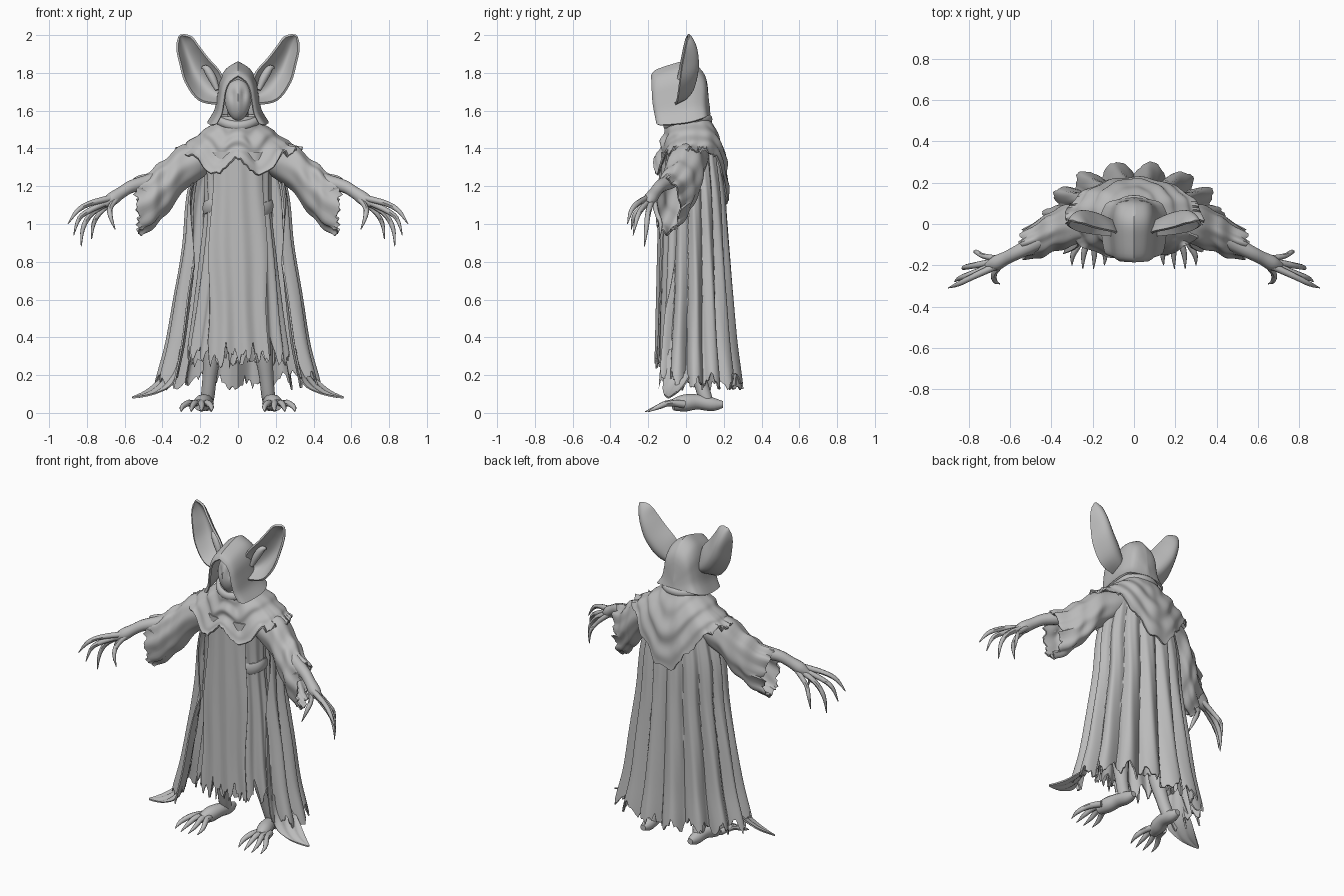
import bpy, bmesh, math, random
from math import sin, cos, pi, exp
from mathutils import Vector

if "Cube" in bpy.data.objects:
    bpy.data.objects.remove(bpy.data.objects["Cube"], do_unlink=True)

GREY = (0.5, 0.5, 0.5, 1)
grey = bpy.data.materials.new("plain grey")
grey.use_nodes = True
grey.diffuse_color = GREY
grey.node_tree.nodes["Principled BSDF"].inputs["Base Color"].default_value = GREY
grey.node_tree.nodes["Principled BSDF"].inputs["Roughness"].default_value = 0.8


def spline(rows, t):
    """Smooth interpolation through evenly spaced rows."""
    n = len(rows) - 1
    f = min(max(t, 0), 1) * n
    i = min(int(f), n - 1)
    f -= i
    p = [rows[min(max(i + k, 0), n)] for k in (-1, 0, 1, 2)]
    return [b + f / 2 * (c - a + f * (2*a - 5*b + 4*c - d + f * (3*(b - c) + d - a)))
            for a, b, c, d in zip(*p)]


def torn(u, columns, seed, teeth=14):
    """Ragged hem value from 0 to 1: random wide teeth plus fine shreds."""
    col = round(u * columns)
    span = max(1, columns // teeth)
    wide = random.Random(seed * 991 + col // span).uniform(0.3, 1)
    tooth = abs((col % span) / span - 0.5) * 2
    return 0.7 * wide * tooth + 0.3 * random.Random(seed * 577 + col * 31).random()


def sheet(name, fn, nu, nv, closed=False, thick=0.0, cap=False, side=1):
    """Surface fn(u, v) as a grid, optionally thickened; side -1 mirrors it."""
    bm = bmesh.new()
    cols = nu if closed else nu + 1
    grid = []
    for j in range(nv + 1):
        row = []
        for i in range(cols):
            x, y, z = fn(i / nu, j / nv)
            row.append(bm.verts.new((x * side, y, z)))
        grid.append(row)
    for a, b in zip(grid, grid[1:]):
        for i in range(nu):
            k = (i + 1) % cols
            bm.faces.new((a[i], a[k], b[k], b[i]))
    if cap:
        bm.faces.new(grid[0])
        bm.faces.new(grid[-1])
    bmesh.ops.remove_doubles(bm, verts=bm.verts, dist=0.0002)
    bmesh.ops.recalc_face_normals(bm, faces=bm.faces)
    if thick:
        bmesh.ops.solidify(bm, geom=bm.faces[:], thickness=thick)
        bmesh.ops.recalc_face_normals(bm, faces=bm.faces)
    mesh = bpy.data.meshes.new(name)
    bm.to_mesh(mesh)
    bm.free()
    mesh.materials.append(grey)
    mesh.polygons.foreach_set("use_smooth", [True] * len(mesh.polygons))
    mesh.set_sharp_from_angle(angle=math.radians(45))
    bpy.context.collection.objects.link(bpy.data.objects.new(name, mesh))


def tube(name, rows, side, sides=10, steps=14):
    """Tapered limb through rows of x, y, z, radius."""
    d = Vector(rows[-1][:3]) - Vector(rows[0][:3])
    small = min(range(3), key=lambda k: abs(d[k]))
    ref = Vector([float(k == small) for k in range(3)])

    def fn(u, v):
        *p, r = spline(rows, v)
        t = Vector(spline(rows, v + 0.02)[:3]) - Vector(spline(rows, v - 0.02)[:3])
        n = t.cross(ref).normalized()
        m = t.cross(n).normalized()
        return Vector(p) + r * (n * cos(2 * pi * u) + m * sin(2 * pi * u))
    sheet(name, fn, sides, steps, closed=True, cap=True, side=side)


# Inner gown, drawn in at the waist
GOWN = [(.18, .125), (.172, .115), (.20, .12), (.235, .125), (.275, .13)]


def gown(u, v):
    a = 2 * pi * u
    z = 1.4 - v * (1.17 - 0.19 * torn(u, 128, 1, 18))
    t = (1.4 - z) / 1.2
    rx, ry = spline(GOWN, t)
    f = (0.003 + 0.010 * t) * cos(14 * a + sin(5 * z))
    return (rx + f) * cos(a), (ry + f) * sin(a), z


sheet("gown", gown, 128, 24, closed=True, thick=0.008)


# Sash around the waist
def sash(u, v):
    a, b = 2 * pi * u, 2 * pi * v
    r = 0.012 * cos(b)
    return (0.176 + r) * cos(a), (0.115 + r) * sin(a), 1.09 + 0.035 * sin(b) + 0.006 * cos(5 * a)


sheet("sash", sash, 64, 10, closed=True)

# Cloak, open at the front, with broad rounded folds and narrow valleys
CLOAK = [(.20, .03, .14), (.26, .03, .17), (.28, .03, .185),
         (.32, .03, .20), (.36, .025, .225), (.42, .025, .255)]


def cloak(u, v):
    z = 1.37 - v * (1.26 - 0.14 * torn(u, 180, 2, 16))
    t = (1.42 - z) / 1.32
    half = 104 + 24 * min(1, t * 1.5)
    a = math.radians(90 + half * (2 * u - 1))
    rx, cy, ry = spline(CLOAK, t)
    f = (0.006 + 0.027 * t) * (2 * abs(sin(7.5 * (a - pi / 2))) - 1)
    f += 0.002 * sin(31 * a + 6 * z)
    return (rx + f) * cos(a), cy + (ry + f) * sin(a), z


sheet("cloak", cloak, 180, 28, thick=0.009)


# Hanging front panel
def front_panel(u, v):
    s = 2 * u - 1
    z = 1.38 - v * (1.15 - 0.2 * torn(u, 40, 3, 6))
    t = (1.38 - z) / 1.15
    w = 0.135 + 0.03 * t + 0.008 * sin(9 * z)
    y = -0.138 - 0.022 * t + (0.03 - 0.015 * t) * s * s + (0.003 + 0.006 * t) * cos(9 * s + 2 * z)
    return s * w, y, z


sheet("front_panel", front_panel, 40, 24, thick=0.008)

# Shoulder mantle: two points in front, one long point behind
MANTLE = [(.11, .11), (.15, .145), (.22, .165), (.28, .175), (.335, .185)]


def mantle(u, v):
    a = 2 * pi * u
    back, front = max(0, sin(a)), max(0, -sin(a))
    points = exp(-((abs(cos(a)) - 0.4) / 0.2) ** 2) * front
    drop = 0.20 + 0.29 * back ** 5 + 0.05 * front ** 2 + 0.11 * points
    drop -= 0.07 * v ** 5 * torn(u, 128, 5, 16)
    rx, ry = spline(MANTLE, v)
    f = 0.008 * sin(19 * v + 1.5 * cos(2 * a)) * sin(pi * v) + 0.005 * v * cos(13 * a)
    cy = 0.015 + 0.02 * sin(pi * v) + 0.025 * back * v
    return (rx + f) * cos(a), cy + (ry + f) * sin(a), 1.57 - v * drop


sheet("shoulder_mantle", mantle, 128, 28, closed=True, thick=0.009)

# Hood: pointed arches lofted from the opening to the back
ARCH = [(1.45, 0), (1.12, .2), (.97, .45), (.84, .7), (.55, .88), (0, 1)]
HOOD = [(-.19, .078, 1.785, 1.53), (-.165, .098, 1.815, 1.525), (-.08, .108, 1.845, 1.53),
        (.0, .112, 1.862, 1.54), (.06, .104, 1.835, 1.555), (.105, .08, 1.765, 1.57),
        (.13, .0, 1.62, 1.58)]


def hood(u, v):
    y, w, top, base = spline(HOOD, v)
    s = 2 * u - 1
    x, h = spline(ARCH, 1 - abs(s))
    z = base + h * (top - base)
    y += 0.03 * (1 - h) * (1 - v) + 0.004 * sin(22 * z)
    return math.copysign(x * w, s), y, z


sheet("hood", hood, 40, 24, thick=0.01)


# Soft roll of cloth where the hood meets the mantle
def neck_roll(u, v):
    a, b = 2 * pi * u, 2 * pi * v
    r = 0.02 * cos(b)
    dip = 0.035 * max(0, -sin(a)) ** 2
    return (0.115 + r) * cos(a), 0.01 + (0.11 + r) * sin(a), 1.555 - dip + 0.025 * sin(b)


sheet("neck_roll", neck_roll, 48, 12, closed=True)


# Blank face with a central ridge, hollow eyes and narrow chin
def face(u, v):
    a, b = 2 * pi * u, pi * v
    x = 0.075 * sin(b) * cos(a) * (1 - 0.3 * v * v)
    y = 0.06 * sin(b) * sin(a)
    if y < 0:
        y -= 0.010 * exp(-(x / 0.016) ** 2) * sin(b) ** 2
        y += 0.012 * exp(-((abs(x) - 0.03) / 0.014) ** 2 - ((v - 0.42) / 0.09) ** 2)
    return x, -0.085 + y, 1.655 + 0.11 * cos(b)


sheet("face", face, 40, 24, closed=True)
tube("neck", [(0, .01, 1.4, .07), (0, -.02, 1.5, .06), (0, -.04, 1.62, .055)], 1, 16)

# Ears: broad cupped blades leaning back, between an inner and an outer edge
EAR = [(.075, 1.72, .09, 1.64), (.10, 1.80, .20, 1.66), (.165, 1.875, .27, 1.75),
       (.215, 1.94, .30, 1.85), (.25, 1.985, .316, 1.93), (.298, 1.998, .308, 1.99)]


def ear(u, v):
    xi, zi, xo, zo = spline(EAR, v)
    cup = sin(pi * min(1, 0.2 + 0.8 * v))
    y = -0.06 + 0.07 * v + 0.085 * sin(pi * u) * cup + 0.005 * cup * cos(9 * u)
    return xi + (xo - xi) * u, y, zi + (zo - zi) * u


# Wide hanging sleeves
SLEEVE = [(.16, .02, 1.36, .10, .09), (.28, .0, 1.305, .10, .11), (.38, -.03, 1.205, .10, .13),
          (.46, -.07, 1.13, .09, .14), (.55, -.10, 1.09, .07, .145)]


def sleeve(u, v):
    a = 2 * pi * u
    cx, cy, cz, ry, rz = spline(SLEEVE, v)
    f = 1 + 0.06 * sin(20 * v + 2 * sin(a)) * sin(pi * v) + 0.07 * v * cos(8 * a)
    x = cx + 0.015 * sin(a) - 0.05 * v ** 6 * torn(u, 64, 6, 10)
    return x, cy + f * ry * cos(a), cz + f * rz * sin(a)


FINGERS = {
    "index_finger": [(.66, -.20, 1.14, .018), (.78, -.255, 1.11, .015), (.85, -.29, 1.07, .012), (.90, -.31, 1.0, .002)],
    "middle_finger": [(.66, -.19, 1.13, .018), (.77, -.235, 1.08, .015), (.84, -.26, 1.03, .012), (.87, -.28, .94, .002)],
    "ring_finger": [(.66, -.18, 1.13, .018), (.77, -.20, 1.06, .015), (.82, -.21, .98, .012), (.83, -.22, .88, .002)],
    "little_finger": [(.65, -.17, 1.13, .016), (.73, -.155, 1.06, .013), (.765, -.135, 1.0, .011), (.775, -.14, .92, .002)],
    "thumb": [(.63, -.18, 1.15, .018), (.675, -.235, 1.09, .015), (.675, -.275, 1.04, .012), (.65, -.29, .97, .002)],
}


# Rags trailing from the front corners of the cloak
def rag(u, v):
    x, y, z, w = spline([(.32, -.04, .34, .05), (.36, -.05, .20, .07),
                         (.45, -.07, .12, .05), (.56, -.09, .085, .004)], v)
    s = 2 * u - 1
    return x + 0.3 * s * w, y + s * w, z + 0.3 * s * w + 0.012 * cos(7 * s + 9 * v) * (1 - v)


for side, tag in ((1, "left_"), (-1, "right_")):
    sheet(tag + "ear", ear, 16, 24, thick=0.012, side=side)
    tube(tag + "inner_ear_fold", [(.11, -.02, 1.71, .012), (.135, -.01, 1.77, .022),
                                  (.165, .0, 1.82, .02), (.19, .01, 1.83, .006)], side)
    sheet(tag + "sleeve", sleeve, 64, 24, closed=True, thick=0.009, side=side)
    sheet(tag + "trailing_rag", rag, 12, 16, thick=0.008, side=side)
    # Thin arm, palm and clawed fingers
    tube(tag + "forearm", [(.30, -.01, 1.29, .05), (.45, -.08, 1.23, .042), (.56, -.135, 1.20, .034),
                           (.62, -.165, 1.165, .032), (.67, -.19, 1.13, .036), (.71, -.205, 1.105, .02)], side, 12, 20)
    for name, rows in FINGERS.items():
        tube(tag + name, rows, side, 8, 12)
    # Leg, foot and clawed toes
    tube(tag + "leg", [(.13, .03, .55, .06), (.135, .04, .34, .05), (.15, .07, .19, .038),
                       (.16, .10, .09, .036), (.165, .12, .04, .03)], side, 12)
    tube(tag + "foot", [(.165, .195, .045, .018), (.165, .14, .045, .036), (.172, .06, .058, .04),
                        (.19, -.01, .052, .045), (.205, -.07, .042, .03)], side, 12)
    for i in range(4):
        x, tip = 0.178 + 0.018 * i, 0.14 + 0.052 * i
        reach = -0.20 - 0.02 * sin(pi * i / 3)
        tube(f"{tag}toe_{i + 1}", [(x, -.01, .045, .02), (x * .5 + tip * .5, -.09, .052, .017),
                                   (tip, -.15, .03, .013), (tip + .004, reach, .006, .002)], side, 8, 10)
